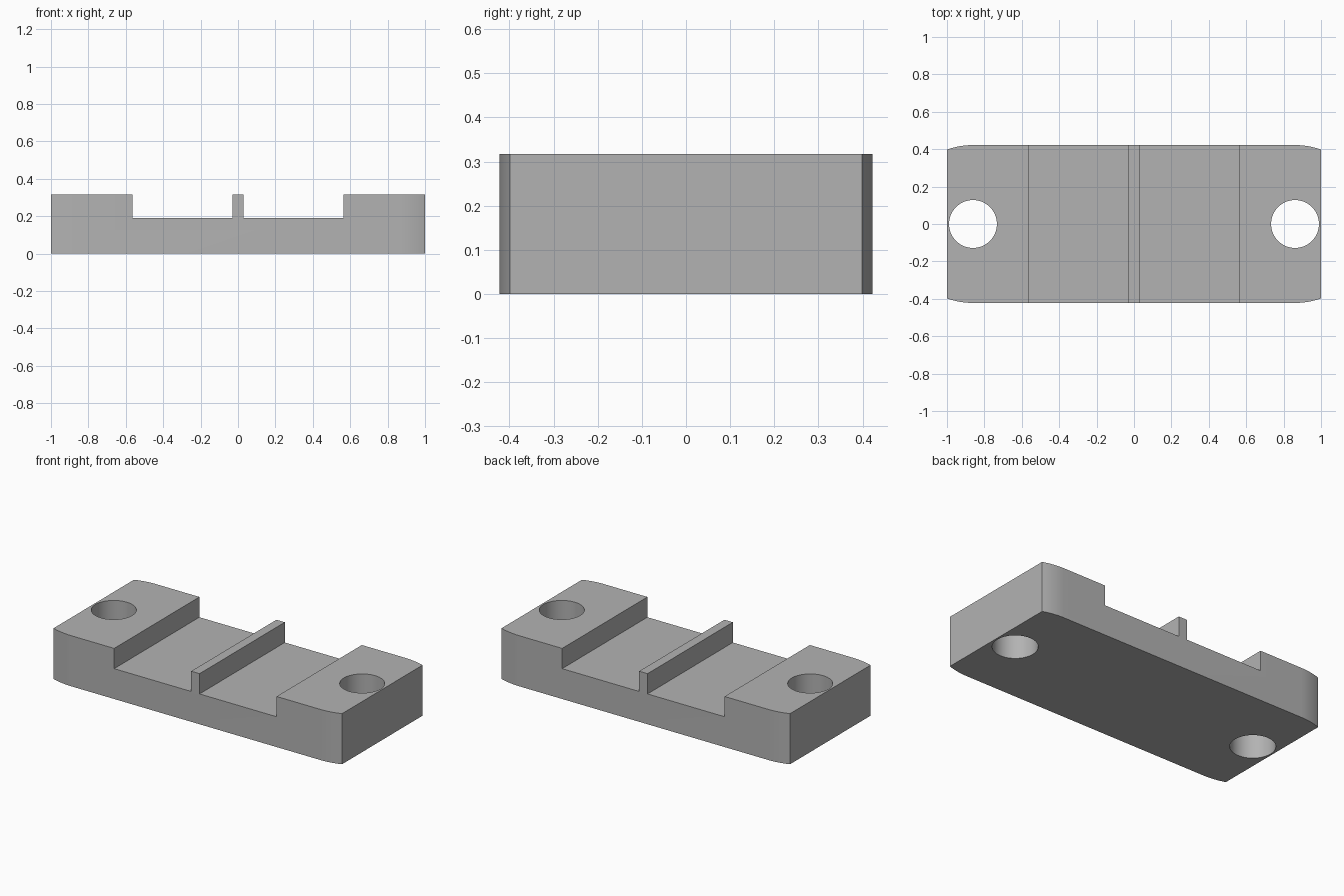
import bpy
import bmesh
import math

cube = bpy.data.objects.get("Cube")
if cube:
    bpy.data.objects.remove(cube, do_unlink=True)

HALF_Y, HEIGHT, FLOOR = 0.422, 0.317, 0.19
END_Y, ARC_X = 0.398, 0.86
STEP_X, RIB_X = 0.563, 0.029
HOLE_X, HOLE_R = 0.861, 0.128

grey = bpy.data.materials.new("plain grey")
grey.use_nodes = True
COLOUR = (0.45, 0.45, 0.45, 1)
grey.diffuse_color = COLOUR
grey.node_tree.nodes["Principled BSDF"].inputs["Base Color"].default_value = COLOUR


def prism(name, outline, z0, z1):
    """Extrude a counter-clockwise outline from z0 up to z1."""
    bm = bmesh.new()
    base = bm.faces.new([bm.verts.new((x, y, z0)) for x, y in outline])
    top = bmesh.ops.extrude_face_region(bm, geom=[base])["geom"]
    verts = [v for v in top if isinstance(v, bmesh.types.BMVert)]
    bmesh.ops.translate(bm, verts=verts, vec=(0, 0, z1 - z0))
    bmesh.ops.recalc_face_normals(bm, faces=bm.faces)
    mesh = bpy.data.meshes.new(name)
    bm.to_mesh(mesh)
    bm.free()
    mesh.materials.append(grey)
    obj = bpy.data.objects.new(name, mesh)
    bpy.context.collection.objects.link(obj)
    return obj


def cut(target, cutter):
    """Subtract the cutter, then discard it."""
    cutter.hide_render = True
    mod = target.modifiers.new("cut", "BOOLEAN")
    mod.operation, mod.solver, mod.object = "DIFFERENCE", "EXACT", cutter
    bpy.context.view_layer.objects.active = target
    bpy.ops.object.modifier_apply(modifier=mod.name)
    bpy.data.objects.remove(cutter, do_unlink=True)


# Block outline: long sides ease into the flat ends with shallow arcs
drop, run = HALF_Y - END_Y, 1 - ARC_X
radius = (run ** 2 + drop ** 2) / (2 * drop)
sweep = math.asin(run / radius)
arc = [(ARC_X + radius * math.sin(sweep * i / 8),
        HALF_Y - radius * (1 - math.cos(sweep * i / 8))) for i in range(9)]
right = [(x, -y) for x, y in arc] + arc[::-1]
outline = right + [(-x, -y) for x, y in right]
block = prism("clamp_block", outline, 0, HEIGHT)

for side in (-1, 1):
    # Recess either side of the central rib
    x0, x1 = sorted((side * RIB_X, side * STEP_X))
    cut(block, prism("recess_cutter",
                     [(x0, -1), (x1, -1), (x1, 1), (x0, 1)], FLOOR, 1))
    # Vertical screw hole
    ring = [(side * HOLE_X + HOLE_R * math.cos(math.tau * i / 64),
             HOLE_R * math.sin(math.tau * i / 64)) for i in range(64)]
    cut(block, prism("hole_cutter", ring, -1, 1))

bpy.ops.object.select_all(action="DESELECT")
block.select_set(True)
bpy.context.view_layer.objects.active = block
bpy.ops.object.shade_smooth_by_angle(angle=math.radians(30))
